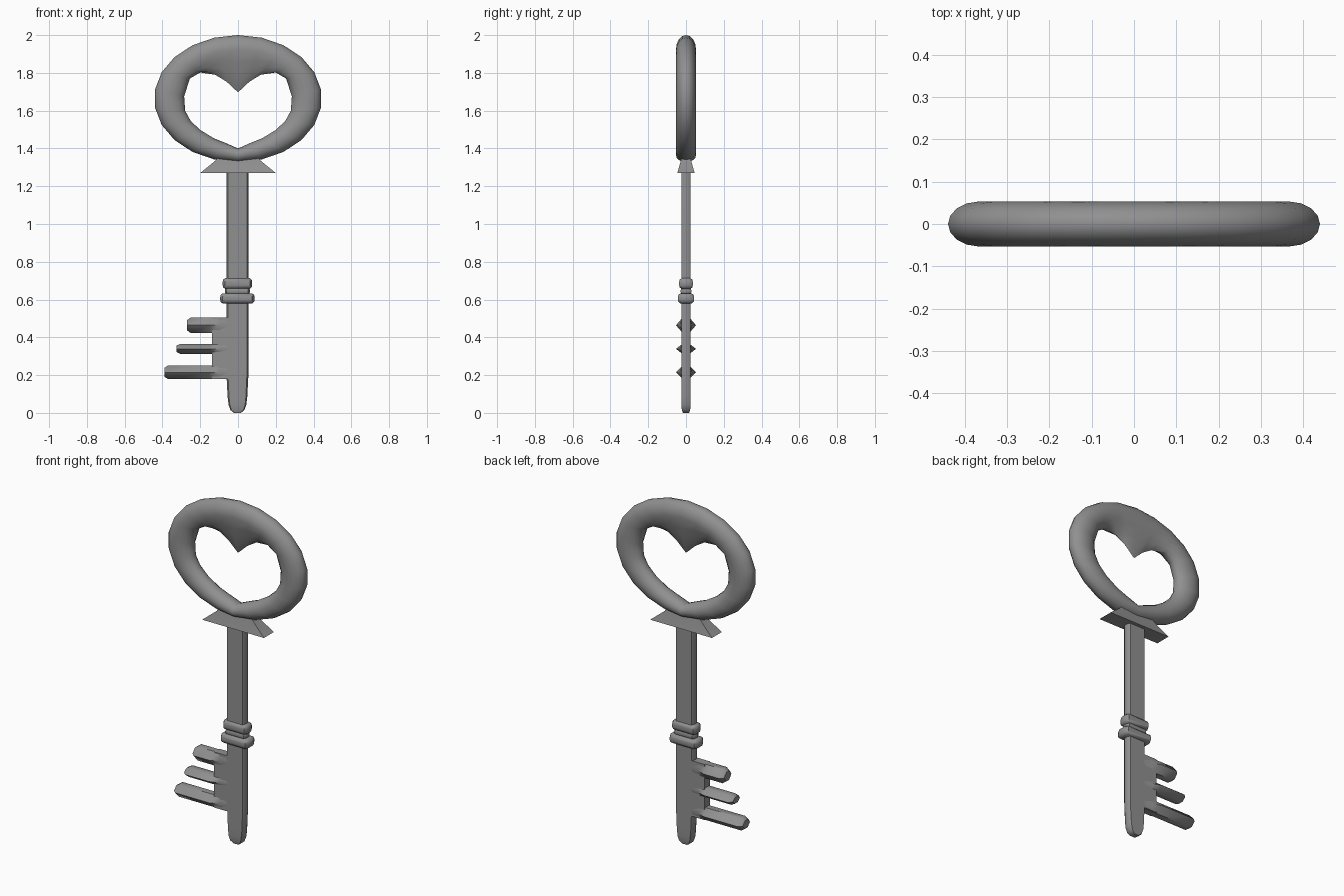
import bpy, bmesh
from math import cos, sin, pi, radians

if "Cube" in bpy.data.objects:
    bpy.data.objects.remove(bpy.data.objects["Cube"])

# Dark iron colour shared by all parts
iron = bpy.data.materials.new("dark_iron")
iron.diffuse_color = (0.28, 0.28, 0.28, 1)
iron.use_nodes = True
iron.node_tree.nodes["Principled BSDF"].inputs["Base Color"].default_value = iron.diffuse_color


def loft(name, rings, cyclic=False, angle=30):
    """Skin a series of equal-length closed rings into a mesh object."""
    bm = bmesh.new()
    vs = [[bm.verts.new(p) for p in r] for r in rings]
    n = len(rings[0])
    for i in range(len(vs) if cyclic else len(vs) - 1):
        a, b = vs[i], vs[(i + 1) % len(vs)]
        for j in range(n):
            k = (j + 1) % n
            bm.faces.new((a[j], a[k], b[k], b[j]))
    if not cyclic:
        bm.faces.new(vs[0])
        bm.faces.new(vs[-1])
    bmesh.ops.recalc_face_normals(bm, faces=bm.faces)
    me = bpy.data.meshes.new(name)
    bm.to_mesh(me)
    bm.free()
    me.materials.append(iron)
    ob = bpy.data.objects.new(name, me)
    bpy.context.collection.objects.link(ob)
    bpy.ops.object.select_all(action='DESELECT')
    ob.select_set(True)
    bpy.context.view_layer.objects.active = ob
    bpy.ops.object.shade_smooth_by_angle(angle=radians(angle))
    return ob


def bar_ring(hx, hy, z, x0=-.003):
    """Chamfered rectangular section of the stem."""
    cx, cy = hx * 0.86, hy * 0.5
    pts = [(hx, -cy), (hx, cy), (cx, hy), (-cx, hy),
           (-hx, cy), (-hx, -cy), (-cx, -hy), (cx, -hy)]
    return [(x + x0, y, z) for x, y in pts]


# Bow: oval outside, heart-shaped opening, rounded section tapering to the heart point
half = [(0, 1.697), (.06, 1.753), (.12, 1.79), (.20, 1.802), (.255, 1.77),
        (.285, 1.675), (.28, 1.60), (.25, 1.545), (.20, 1.498), (.13, 1.455),
        (.07, 1.431), (0, 1.40)]
inner = half + [(-x, z) for x, z in half[-2:0:-1]]
T = 0.053
rings = []
for i, (ix, iz) in enumerate(inner):
    a = pi / 2 - 2 * pi * i / len(inner)
    ox, oz = 0.444 * cos(a), 1.664 + 0.336 * sin(a)
    w = ((ox - ix) ** 2 + (oz - iz) ** 2) ** 0.5
    r = min(w / 2, 0.075)
    side = [(r * (1 - cos(k * pi / 8)), T * sin(k * pi / 8)) for k in range(5)]
    if w > 0.17:  # web slopes straight down to the edge
        side += [(r + (w - r) * t, T * (1 - t) + .004) for t in (.3, .6, .85)]
    else:
        side += [(r + (w - r) * sin(k * pi / 8), T * cos(k * pi / 8)) for k in (1, 2, 3)]
    prof = side + [(w, 0)] + [(d, -y) for d, y in side[:0:-1]]
    rings.append([(ox + (ix - ox) * d / w, y, oz + (iz - oz) * d / w) for d, y in prof])
loft("bow", rings, cyclic=True, angle=50)


# Flared collar under the bow
def rect(hx, hy, z):
    return [(-hx, -hy, z), (hx, -hy, z), (hx, hy, z), (-hx, hy, z)]


loft("collar", [rect(.2, .046, 1.27), rect(.12, .027, 1.335), rect(.10, .024, 1.36)])

# Stem with rounded tip
loft("stem", [bar_ring(*s) for s in (
    (.018, .016, 0), (.037, .022, .015), (.047, .025, .043), (.052, .025, .085),
    (.058, .025, .2), (.058, .025, 1.285))], angle=40)

# Decorative stem rings
for name, hx, hy, z, hz in (("upper_ring", .078, .036, .685, .029),
                            ("middle_ring", .066, .028, .645, .02),
                            ("lower_ring", .091, .043, .606, .027)):
    loft(name, [bar_ring(hx - e, hy - e, z + s * hz) for e, s in
                ((.013, -1), (.003, -.7), (0, -.3), (0, .3), (.003, .7), (.013, 1))],
         angle=50)

# Bit plate joining the teeth
loft("bit_plate", [[(x, y, z) for x, y in ((-.137, -.024), (-.03, -.024), (-.03, .024), (-.137, .024))]
                   for z in (.18, .505)])


# Teeth: ridged bars with faceted tips
def tooth_ring(x, hy, zc, hz, f=1):
    return [(x, hy, zc), (x, .018 * f, zc + hz), (x, -.018 * f, zc + hz),
            (x, -hy, zc), (x, -.018 * f, zc - hz), (x, .018 * f, zc - hz)]


for name, tip, zc, hz in (("top_tooth", -.27, .464, .041),
                          ("middle_tooth", -.325, .339, .027),
                          ("bottom_tooth", -.39, .215, .036)):
    loft(name, [tooth_ring(-.04, .024, zc, hz), tooth_ring(-.10, .034, zc, hz),
                tooth_ring(-.15, .053, zc, hz), tooth_ring(tip + .02, .053, zc, hz),
                tooth_ring(tip, .034, zc, hz * .65, .7)], angle=45)
